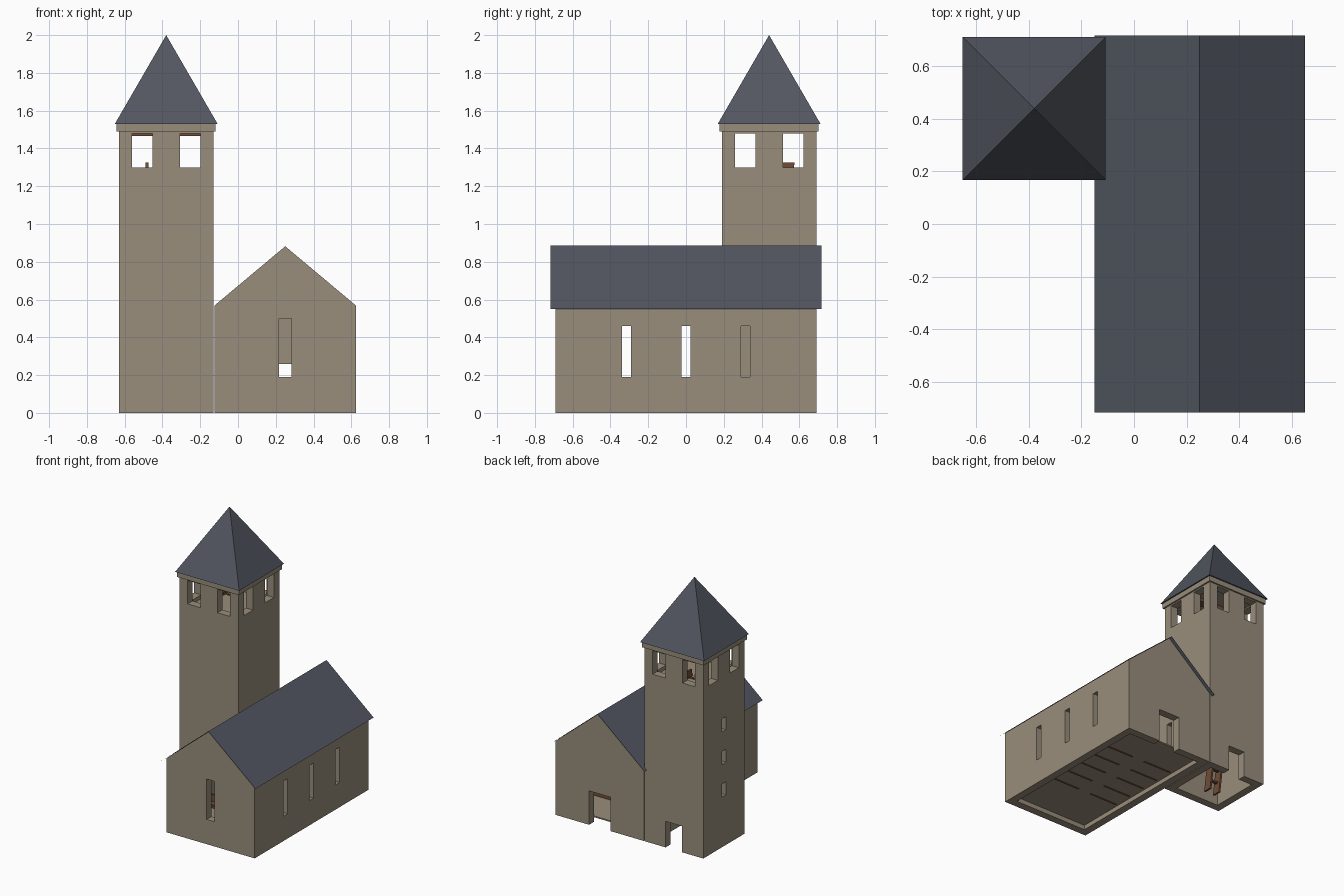
import bpy, bmesh, math
from mathutils import Vector, Matrix

if "Cube" in bpy.data.objects:
    bpy.data.objects.remove(bpy.data.objects["Cube"], do_unlink=True)


def material(name, rgb):
    m = bpy.data.materials.new(name)
    m.use_nodes = True
    m.diffuse_color = (*rgb, 1)
    m.node_tree.nodes["Principled BSDF"].inputs["Base Color"].default_value = (*rgb, 1)
    return m


STONE = material("sandy stone", (0.32, 0.27, 0.20))
SLATE = material("blue grey slate", (0.085, 0.094, 0.118))
WOOD = material("brown wood", (0.16, 0.075, 0.038))


def finish(name, bm, mat):
    bmesh.ops.recalc_face_normals(bm, faces=bm.faces)
    me = bpy.data.meshes.new(name)
    bm.to_mesh(me)
    bm.free()
    me.materials.append(mat)
    ob = bpy.data.objects.new(name, me)
    bpy.context.collection.objects.link(ob)
    return ob


def add_box(bm, x, y, z):
    """Box from (low, high) ranges on each axis."""
    mid = Vector([(a + b) / 2 for a, b in (x, y, z)])
    size = Vector([b - a for a, b in (x, y, z)])
    bmesh.ops.create_cube(bm, size=1, matrix=Matrix.Translation(mid) @ Matrix.Diagonal((*size, 1)))


def boxes(name, ranges, mat):
    bm = bmesh.new()
    for r in ranges:
        add_box(bm, *r)
    return finish(name, bm, mat)


def around(c, half):
    return (c - half, c + half)


def cut(target, ranges):
    """Subtract boxes from the target and keep the plain result."""
    for r in ranges:
        cutter = boxes("cutter", [r], STONE)
        cutter.hide_render = True
        mod = target.modifiers.new("cut", 'BOOLEAN')
        mod.operation, mod.solver, mod.object = 'DIFFERENCE', 'EXACT', cutter
        dg = bpy.context.evaluated_depsgraph_get()
        me = bpy.data.meshes.new_from_object(target.evaluated_get(dg))
        target.modifiers.clear()
        target.data = me
        bpy.data.objects.remove(cutter, do_unlink=True)
    target.data.materials.clear()
    target.data.materials.append(STONE)


NX, NW, NL = 0.25, 0.375, 0.69      # nave centre, half width, half length
TX, TY, TW = -0.38, 0.44, 0.25      # tower centre and half width
T = 0.06                            # wall thickness
EAVE, RIDGE = 0.55, 0.885
ROOF_W, ROOF_L = 0.4, 0.717

# Nave walls with gables
bm = bmesh.new()
shoulder = RIDGE - (RIDGE - EAVE) * NW / ROOF_W - 0.003
profile = [(NX - NW, 0), (NX + NW, 0), (NX + NW, shoulder),
           (NX, RIDGE - 0.003), (NX - NW, shoulder)]
face = bm.faces.new([bm.verts.new((x, -NL, z)) for x, z in profile])
ext = bmesh.ops.extrude_face_region(bm, geom=[face])
bmesh.ops.translate(bm, vec=(0, 2 * NL, 0),
                    verts=[v for v in ext["geom"] if isinstance(v, bmesh.types.BMVert)])
nave = finish("nave_walls", bm, STONE)
openings = [(around(NX, NW - T), around(0, NL - T), (-0.1, 1.2)),
            (around(NX, 0.033), around(-NL, 0.1), (0.19, 0.5)),
            (around(NX, 0.09), around(NL, 0.1), (-0.1, 0.26))]
openings += [(around(NX, 0.6), around(y, 0.024), (0.19, 0.46)) for y in (-0.315, 0, 0.315)]
cut(nave, openings)

# Nave roof: two thin slopes meeting at the ridge
bm = bmesh.new()
rows = [[bm.verts.new((x, s * ROOF_L, z)) for s in (-1, 1)]
        for x, z in ((NX - ROOF_W, EAVE), (NX, RIDGE), (NX + ROOF_W, EAVE))]
for a, b in zip(rows, rows[1:]):
    bm.faces.new((a[0], b[0], b[1], a[1]))
finish("nave_roof", bm, SLATE)

# Nave floor and chancel step
boxes("nave_floor", [(around(NX, NW - T), around(0, NL - T), (0.035, 0.045))], STONE)
boxes("chancel_step", [(around(NX, NW - T), (-NL + T, -0.42), (0.04, 0.06))], STONE)

# Pews on both sides of the aisle
pews = []
for side in (-1, 1):
    x = around(NX + side * 0.175, 0.12)
    for i in range(5):
        y = -0.26 + i * 0.15
        pews.append((x, (y, y + 0.012), (0.03, 0.15)))
        pews.append((x, (y - 0.045, y), (0.085, 0.097)))
boxes("pews", pews, WOOD)

# Tower walls with belfry openings, slits and door
tower = boxes("tower_walls", [(around(TX, TW), around(TY, TW), (0, 1.49))], STONE)
openings = [(around(TX, TW - T), around(TY, TW - T), (-0.1, 1.6)),
            (around(TX, 0.07), around(TY + TW, 0.1), (-0.1, 0.2))]
for s in (-0.127, 0.127):
    openings.append((around(TX + s, 0.054), around(TY, 0.4), (1.3, 1.48)))
    openings.append((around(TX, 0.4), around(TY + s, 0.054), (1.3, 1.48)))
for z in (0.435, 0.685, 0.935):
    openings.append((around(TX - TW, 0.1), around(TY, 0.024), around(z, 0.05)))
cut(tower, openings)

# Cornice and belfry floor
boxes("tower_cornice", [(around(TX, 0.262), around(TY, 0.262), (1.49, 1.53))], STONE)
boxes("belfry_floor", [(around(TX, TW - T), around(TY, TW - T), (1.25, 1.27))], STONE)

# Pyramid roof
bm = bmesh.new()
bmesh.ops.create_cone(bm, cap_ends=True, segments=4, radius1=0.272 * math.sqrt(2), radius2=0,
                      depth=0.47, matrix=Matrix.Translation((TX, TY, 1.765))
                      @ Matrix.Rotation(math.radians(45), 4, 'Z'))
bmesh.ops.remove_doubles(bm, verts=bm.verts, dist=0.0001)
finish("tower_roof", bm, SLATE)

# Belfry beam
boxes("belfry_beam", [(around(TX, TW - T), around(TY, 0.03), (1.465, 1.49))], WOOD)

# Leaning ladder inside the tower
bm = bmesh.new()
for x in (-0.482, -0.4):
    add_box(bm, around(x, 0.007), (0.51, 0.575), (0.02, 1.325))
for i in range(14):
    add_box(bm, (-0.482, -0.4), around(0.542, 0.01), around(0.1 + i * 0.09, 0.006))
for v in bm.verts:
    v.co.y -= 0.2 * (1 - v.co.z / 1.325)
finish("tower_ladder", bm, WOOD)
